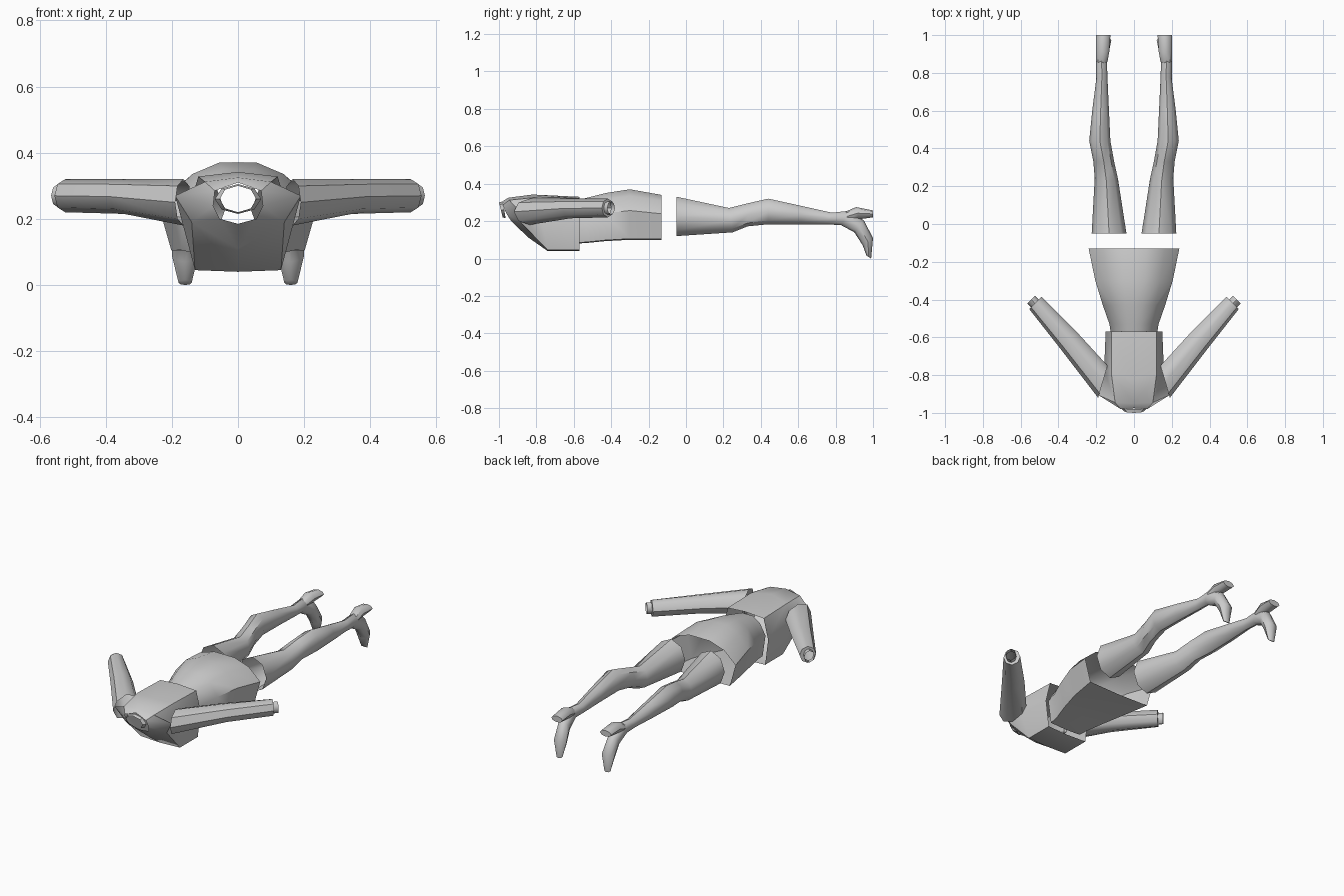
import bpy, bmesh, math
from mathutils import Vector as V

if "Cube" in bpy.data.objects:
    bpy.data.objects.remove(bpy.data.objects["Cube"])


def finish(name, rings, closed, cap=False, mirror=True):
    """Skin a list of point rows into an object, optionally mirrored over x."""
    bm = bmesh.new()
    rows = [[bm.verts.new(p) for p in r] for r in rings]
    n = len(rows[0])
    for a, b in zip(rows, rows[1:]):
        for i in range(n if closed else n - 1):
            j = (i + 1) % n
            bm.faces.new((a[i], a[j], b[j], b[i]))
    if cap:
        bm.faces.new(rows[-1])
    bmesh.ops.recalc_face_normals(bm, faces=bm.faces)
    # open shells: make sure normals point away from the axis
    c = sum((v.co for v in bm.verts), V()) / len(bm.verts)
    if not closed:
        c.x = 0
    if sum(f.normal.dot(f.calc_center_median() - c) * f.calc_area() for f in bm.faces) < 0:
        bmesh.ops.reverse_faces(bm, faces=bm.faces)
    me = bpy.data.meshes.new(name)
    bm.to_mesh(me)
    bm.free()
    ob = bpy.data.objects.new(name, me)
    bpy.context.collection.objects.link(ob)
    if mirror:
        m = ob.modifiers.new("Mirror", 'MIRROR')
        m.merge_threshold = 0.0005
    bpy.ops.object.select_all(action='DESELECT')
    ob.select_set(True)
    bpy.context.view_layer.objects.active = ob
    bpy.ops.object.shade_smooth_by_angle(angle=math.radians(45))
    return ob


def oval(c, u, v, n=8):
    """Ring of n points around c with half axes u and v."""
    return [c + u * math.cos(t) + v * math.sin(t)
            for t in (2 * math.pi * i / n for i in range(n))]


def sleeve_ring(xa, ya, xb, yb, lo, hi):
    a, b = V((xa, ya, 0)), V((xb, yb, 0))
    return oval((a + b) / 2 + V((0, 0, (lo + hi) / 2)), (a - b) / 2, V((0, 0, (hi - lo) / 2)))


def leg_ring(xi, xo, yt, zt, yb, zb):
    return oval(V(((xi + xo) / 2, (yt + yb) / 2, (zt + zb) / 2)),
                V(((xo - xi) / 2, 0, 0)), V((0, (yt - yb) / 2, (zt - zb) / 2)))


# Shirt body: half sections from back centre to chest centre
finish("shirt_body", [
    [(0, -.975, .31), (.07, -.98, .285), (.075, -.96, .24), (.055, -.935, .2), (0, -.92, .185)],
    [(0, -.95, .325), (.1, -.945, .312), (.19, -.905, .27), (.14, -.88, .19), (0, -.84, .11)],
    [(0, -.82, .342), (.12, -.79, .328), (.158, -.77, .2), (.13, -.74, .045), (0, -.74, .04)],
    [(0, -.57, .33), (.12, -.57, .322), (.15, -.57, .2), (.13, -.57, .045), (0, -.57, .04)],
], False)

# Sleeves with a narrow inner cuff
finish("sleeve", [sleeve_ring(*r) for r in (
    (.19, -.92, .14, -.75, .18, .32),
    (.39, -.66, .30, -.575, .215, .32),
    (.555, -.45, .49, -.385, .22, .32),
    (.545, -.44, .505, -.40, .235, .305),
    (.565, -.42, .525, -.38, .235, .305),
)], True)

# Collar band
finish("collar", [oval(V((0, y, .26)), V((r, 0, 0)), V((0, s, z)))
                  for y, r, z, s in ((-.99, .055, .04, -.01), (-.972, .07, .045, -.008))],
       True, mirror=False)

# Hips: one unit half profile scaled per section
PROFILE = ((0, 1), (.28, 1), (.68, .87), (1, .58), (.84, .02), (0, 0))
finish("hips", [[(w * px, y, lo + (hi - lo) * pz) for px, pz in PROFILE]
                for y, w, lo, hi in ((-.585, .122, .08, .31), (-.53, .13, .083, .325),
                                     (-.43, .165, .093, .35), (-.3, .205, .10, .37),
                                     (-.13, .24, .10, .34))], False)

# Legs running down to pointed feet
finish("leg", [leg_ring(*r) for r in (
    (.04, .224, -.05, .33, -.05, .12),
    (.085, .208, .23, .27, .25, .14),
    (.105, .215, .33, .295, .33, .172),
    (.125, .237, .44, .32, .44, .183),
    (.133, .22, .6, .285, .62, .183),
    (.14, .2, .78, .245, .75, .183),
    (.143, .2, .87, .255, .83, .178),
    (.13, .2, .95, .205, .90, .14),
    (.12, .2, 1.0, .11, .945, .07),
    (.14, .18, .99, 0, .965, .015),
)], True, cap=True)

# Heels
finish("heel", [leg_ring(*r) for r in (
    (.14, .2, .85, .25, .87, .2),
    (.13, .2, .91, .275, .925, .21),
    (.125, .2, 1.0, .257, 1.0, .22),
)], True, cap=True)
